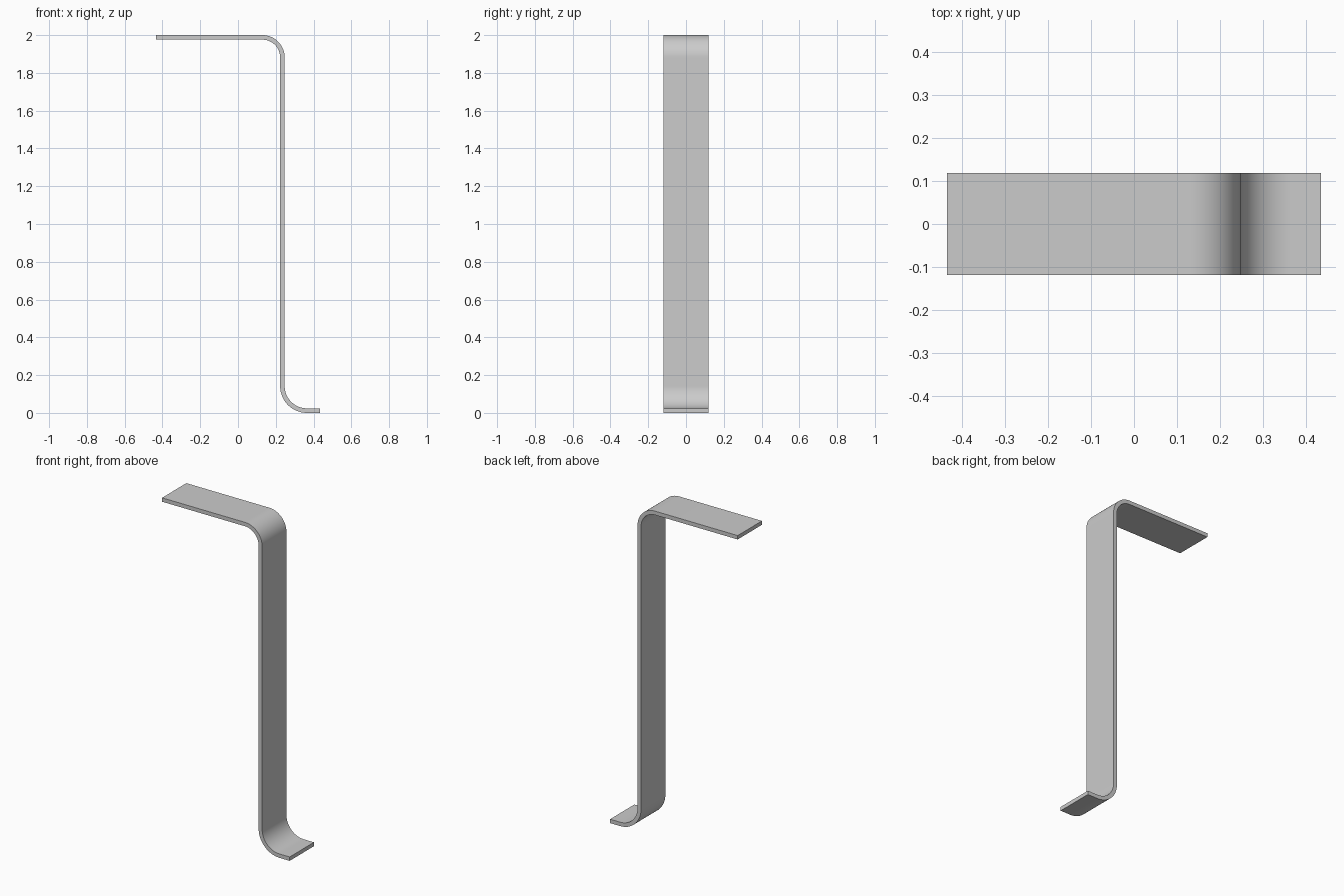
import bpy
import bmesh
from math import cos, sin, pi, radians

cube = bpy.data.objects.get("Cube")
if cube:
    bpy.data.objects.remove(cube, do_unlink=True)

THICK = 0.024        # sheet thickness
HALF_WIDTH = 0.118   # half the strip width
X_OUT = 0.247        # right face of the upright
HALF_LEN = 0.434     # tips of the arm and foot
R_IN, R_OUT = 0.118 - THICK, 0.118   # top bend
STEPS = 24


def arc(cx, cz, radius, start, end):
    """Points along an arc in the XZ plane."""
    angles = (start + (end - start) * i / STEPS for i in range(STEPS + 1))
    return [(cx + radius * cos(a), cz + radius * sin(a)) for a in angles]


# Plain grey metal
grey = bpy.data.materials.new("grey metal")
grey.use_nodes = True
colour = (0.6, 0.6, 0.6, 1)
grey.diffuse_color = colour
grey.node_tree.nodes["Principled BSDF"].inputs["Base Color"].default_value = colour

# Each side of the strip runs from the arm tip, over the bend, down to the foot tip
top_x, top_z = X_OUT - R_OUT, 2 - R_OUT
foot_x, foot_z = X_OUT + R_OUT, THICK + R_OUT
upper = ([(-HALF_LEN, 2)] + arc(top_x, top_z, R_OUT, pi / 2, 0)
         + arc(foot_x, foot_z, R_OUT, pi, 1.5 * pi) + [(HALF_LEN, THICK)])
lower = ([(-HALF_LEN, 2 - THICK)] + arc(top_x, top_z, R_IN, pi / 2, 0)
         + arc(foot_x, foot_z, R_OUT + THICK, pi, 1.5 * pi) + [(HALF_LEN, 0)])

# Bridge the two sides with quads, then extrude across the width
bm = bmesh.new()
rows = [[bm.verts.new((x, -HALF_WIDTH, z)) for x, z in side] for side in (upper, lower)]
for i in range(len(upper) - 1):
    bm.faces.new((rows[0][i], rows[1][i], rows[1][i + 1], rows[0][i + 1]))
extruded = bmesh.ops.extrude_face_region(bm, geom=bm.faces[:], use_keep_orig=True)
moved = [g for g in extruded["geom"] if isinstance(g, bmesh.types.BMVert)]
bmesh.ops.translate(bm, verts=moved, vec=(0, 2 * HALF_WIDTH, 0))
bmesh.ops.recalc_face_normals(bm, faces=bm.faces[:])

mesh = bpy.data.meshes.new("bent_strip_bracket")
bm.to_mesh(mesh)
bm.free()
mesh.materials.append(grey)
bracket = bpy.data.objects.new("bent_strip_bracket", mesh)
bpy.context.collection.objects.link(bracket)

# Smooth bends, crisp edges
bpy.ops.object.select_all(action="DESELECT")
bracket.select_set(True)
bpy.context.view_layer.objects.active = bracket
bpy.ops.object.shade_smooth_by_angle(angle=radians(30))
